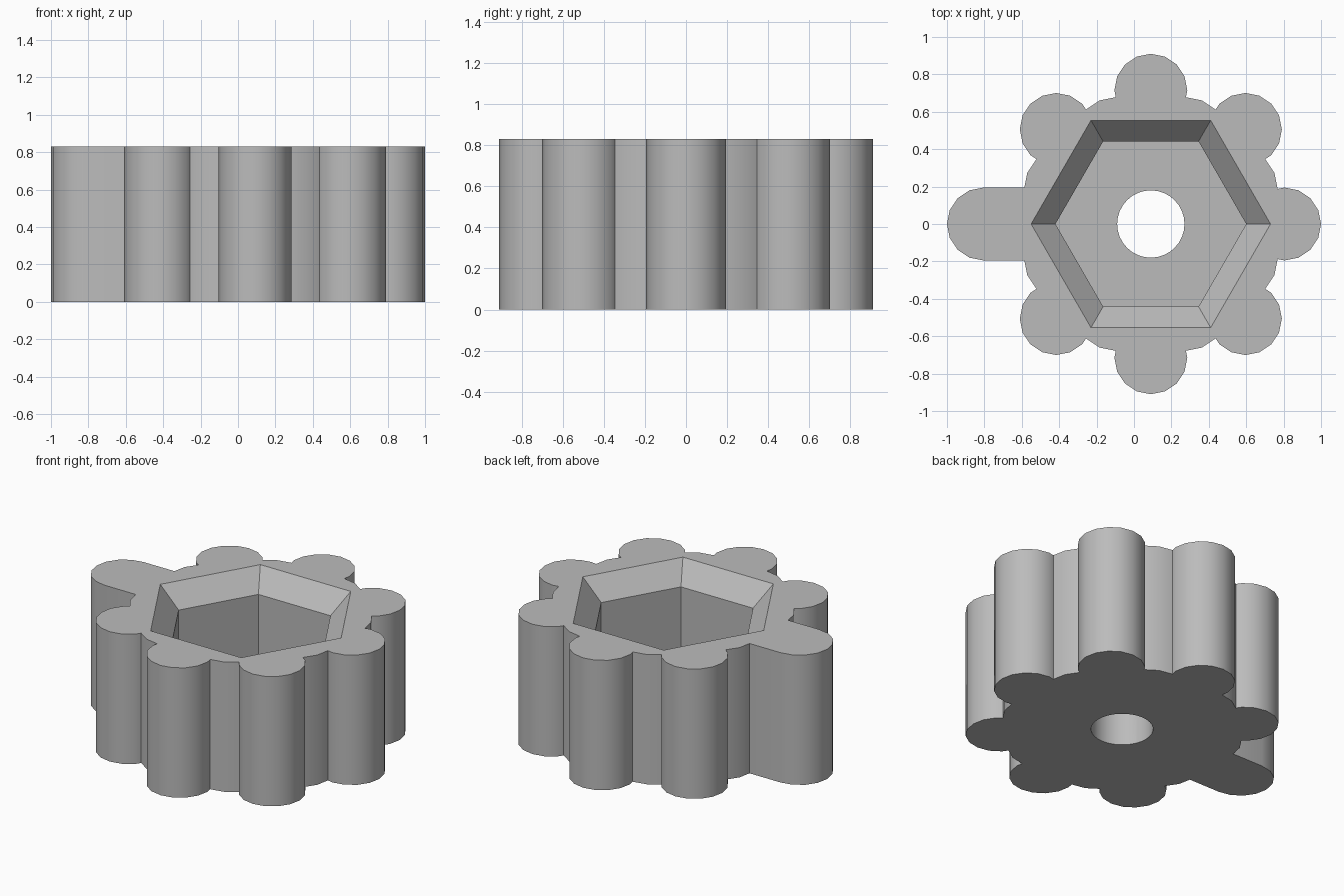
import bpy, bmesh
from math import pi, cos, sin, radians

if "Cube" in bpy.data.objects:
    bpy.data.objects.remove(bpy.data.objects["Cube"], do_unlink=True)

CX = 0.09          # hub axis
H = 0.83           # overall height
R_HUB = 0.715      # hub radius, also the lobe pitch radius
R_LOBE = 0.195

grey = bpy.data.materials.new("plain grey")
grey.use_nodes = True
grey.diffuse_color = (0.5, 0.5, 0.5, 1)
grey.node_tree.nodes["Principled BSDF"].inputs["Base Color"].default_value = (0.5, 0.5, 0.5, 1)


def add_object(name, bm):
    bmesh.ops.recalc_face_normals(bm, faces=bm.faces)
    mesh = bpy.data.meshes.new(name)
    bm.to_mesh(mesh)
    bm.free()
    mesh.materials.append(grey)
    obj = bpy.data.objects.new(name, mesh)
    bpy.context.collection.objects.link(obj)
    return obj


def stack(name, profile, sides, x=CX, y=0.0):
    """Closed solid from (radius, height) rings with the given side count."""
    bm = bmesh.new()
    rings = [[bm.verts.new((x + r * cos(2 * pi * i / sides), y + r * sin(2 * pi * i / sides), z))
              for i in range(sides)] for r, z in profile]
    for low, high in zip(rings, rings[1:]):
        for i in range(sides):
            j = (i + 1) % sides
            bm.faces.new((low[i], low[j], high[j], high[i]))
    bm.faces.new(rings[0])
    bm.faces.new(rings[-1])
    return add_object(name, bm)


def box(name, x0, x1, half_y):
    bm = bmesh.new()
    bmesh.ops.create_cube(bm, size=1)
    for v in bm.verts:
        v.co = (x1 if v.co.x > 0 else x0, half_y * 2 * v.co.y, H if v.co.z > 0 else 0)
    return add_object(name, bm)


def combine(target, tool, operation):
    mod = target.modifiers.new(tool.name, "BOOLEAN")
    mod.operation, mod.object, mod.solver = operation, tool, "EXACT"
    bpy.context.view_layer.objects.active = target
    bpy.ops.object.modifier_apply(modifier=mod.name)
    bpy.data.objects.remove(tool, do_unlink=True)


column = [(R_LOBE, 0), (R_LOBE, H)]

# Hub with seven grip lobes
knob = stack("grip_knob", [(R_HUB, 0), (R_HUB, H)], 16)
for k in range(8):
    if k != 4:
        a = radians(45 * k)
        combine(knob, stack("lobe", column, 16, CX + R_HUB * cos(a), R_HUB * sin(a)), "UNION")

# Longer pointer arm on the remaining side
combine(knob, box("arm", -1 + R_LOBE, -0.3, R_LOBE), "UNION")
combine(knob, stack("arm_tip", column, 16, -1 + R_LOBE), "UNION")

# Hexagonal socket with a chamfered mouth, then the bolt hole
combine(knob, stack("socket", [(0.51, 0.245), (0.51, H - 0.13), (0.64, H), (0.69, H + 0.05)], 6), "DIFFERENCE")
combine(knob, stack("bolt_hole", [(0.18, -0.1), (0.18, 0.5)], 32), "DIFFERENCE")

# Smooth the round walls and keep the edges sharp
bpy.ops.object.select_all(action="DESELECT")
knob.select_set(True)
bpy.context.view_layer.objects.active = knob
bpy.ops.object.shade_smooth_by_angle(angle=radians(30))
